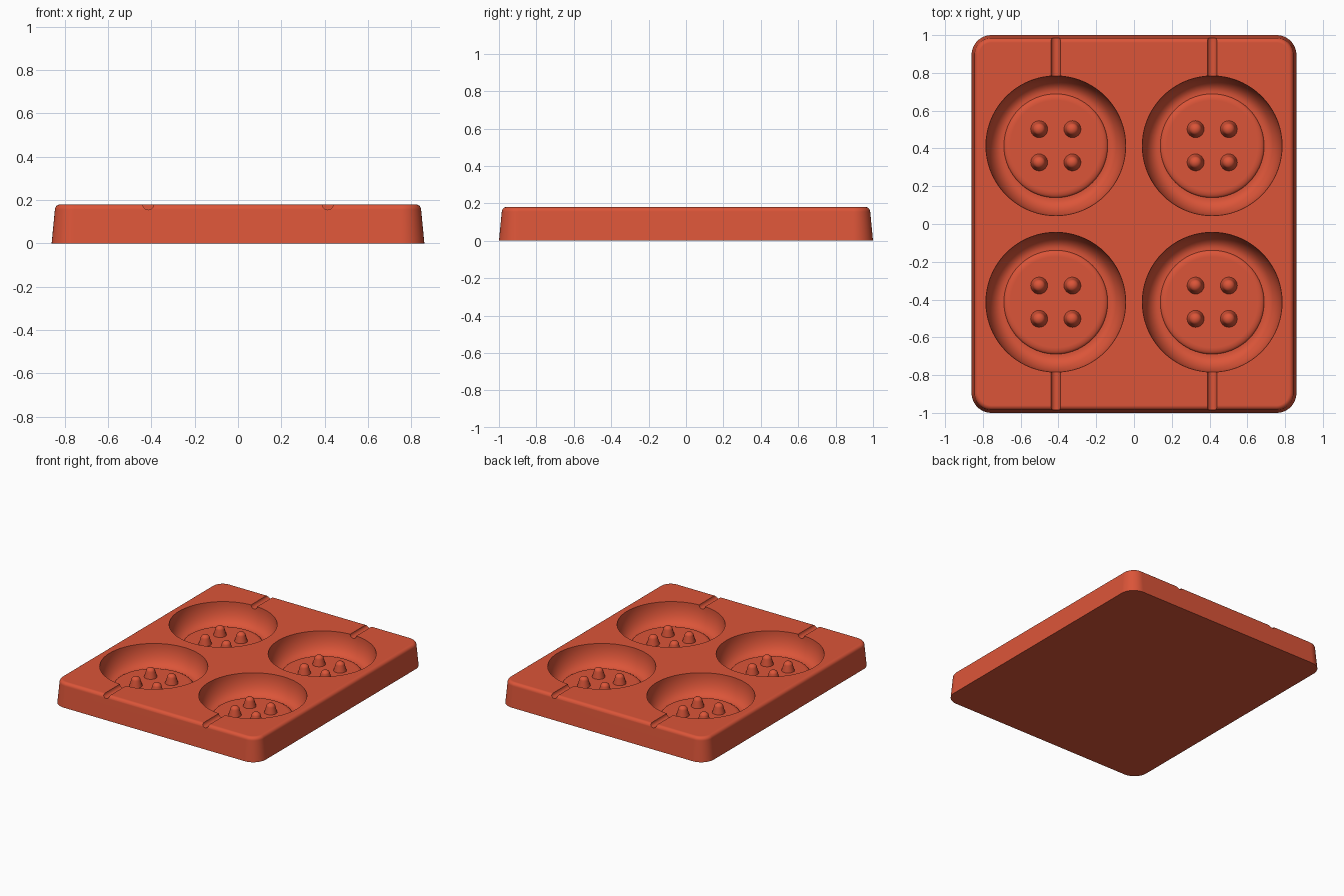
import bpy, bmesh
from math import sin, cos, pi

if "Cube" in bpy.data.objects:
    bpy.data.objects.remove(bpy.data.objects["Cube"], do_unlink=True)

coral = bpy.data.materials.new("coral_red")
coral.use_nodes = True
coral.diffuse_color = (0.71, 0.09, 0.04, 1)
coral.node_tree.nodes["Principled BSDF"].inputs["Base Color"].default_value = coral.diffuse_color

HEIGHT = 0.18
PITCH = 0.414     # cavity centre offset in x and y
FLOOR = 0.045     # top of the raised disc in each cavity


def make_object(name, bm):
    bmesh.ops.recalc_face_normals(bm, faces=bm.faces)
    mesh = bpy.data.meshes.new(name)
    bm.to_mesh(mesh)
    bm.free()
    mesh.materials.append(coral)
    obj = bpy.data.objects.new(name, mesh)
    bpy.context.collection.objects.link(obj)
    return obj


def skin(name, rings):
    """Join rings of points into a closed skin with flat caps."""
    bm = bmesh.new()
    loops = [[bm.verts.new(p) for p in ring] for ring in rings]
    for a, b in zip(loops, loops[1:]):
        for i in range(len(a)):
            j = (i + 1) % len(a)
            bm.faces.new((a[i], a[j], b[j], b[i]))
    bm.faces.new(loops[0])
    bm.faces.new(loops[-1])
    return make_object(name, bm)


def lathe(name, profile, x, y, sides):
    return skin(name, [[(x + r * cos(2 * pi * i / sides), y + r * sin(2 * pi * i / sides), z)
                        for i in range(sides)] for r, z in profile])


def arc(r, z, dr, dz, steps, start=0, end=pi / 2):
    angles = [start + (end - start) * i / steps for i in range(steps + 1)]
    return [(r + dr * cos(t), z + dz * sin(t)) for t in angles]


def rounded_rectangle(inset, z, steps=10):
    radius = 0.105 - inset
    points = []
    for corner, (sx, sy) in enumerate(((1, 1), (-1, 1), (-1, -1), (1, -1))):
        start = corner * pi / 2
        points += [(x, y, z) for x, y in arc(sx * 0.755, sy * 0.895, radius, radius,
                                             steps, start, start + pi / 2)]
    return points


def carve(target, cutter):
    cutter.hide_render = True
    mod = target.modifiers.new("carve", "BOOLEAN")
    mod.operation = "DIFFERENCE"
    mod.solver = "EXACT"
    mod.object = cutter
    bpy.context.view_layer.objects.active = target
    bpy.ops.object.modifier_apply(modifier=mod.name)
    bpy.data.objects.remove(cutter, do_unlink=True)


def smooth(obj):
    bpy.ops.object.select_all(action="DESELECT")
    obj.select_set(True)
    bpy.context.view_layer.objects.active = obj
    bpy.ops.object.shade_smooth_by_angle(angle=pi / 6)


# Tapered tray block with a rounded top edge
edge = [(0, 0)] + arc(0.04, HEIGHT - 0.025, -0.025, 0.025, 6)
tray = skin("mould_tray", [rounded_rectangle(i, z) for i, z in edge])

# Cavity: bowl wall, narrow groove and raised centre disc
cavity = [(0.37, HEIGHT + 0.1)]
cavity += arc(0.285, HEIGHT, 0.085, -0.152, 12)
cavity += arc(0.24, 0.028, 0.035, FLOOR - 0.028, 6)

# Pin: tapered post with a domed tip
pin = [(0.046, FLOOR - 0.01), (0.045, FLOOR)] + arc(0, 0.088, 0.032, 0.027, 6, 0, pi / 2 - 0.1)

for sx in (-1, 1):
    for sy in (-1, 1):
        x, y = sx * PITCH, sy * PITCH
        side = ("left" if sx > 0 else "right") + ("_back" if sy > 0 else "_front")
        carve(tray, lathe("cavity_cutter", cavity, x, y, 72))

        # Half-round stick channel from the cavity to the tray edge
        channel = [[(x + 0.025 * cos(pi * i / 8), sy * d, HEIGHT + 0.025 * sin(pi * i / 8))
                    for i in range(16)] for d in (0.72, 1.05)]
        carve(tray, skin("channel_cutter", channel))

        # Four pins that form the holes
        for number, (px, py) in enumerate(((-1, -1), (1, -1), (1, 1), (-1, 1)), 1):
            smooth(lathe(f"pin_{side}_{number}", pin, x + px * 0.088, y + py * 0.088, 24))

smooth(tray)
weighted = tray.modifiers.new("weighted_normals", "WEIGHTED_NORMAL")
weighted.keep_sharp = True
